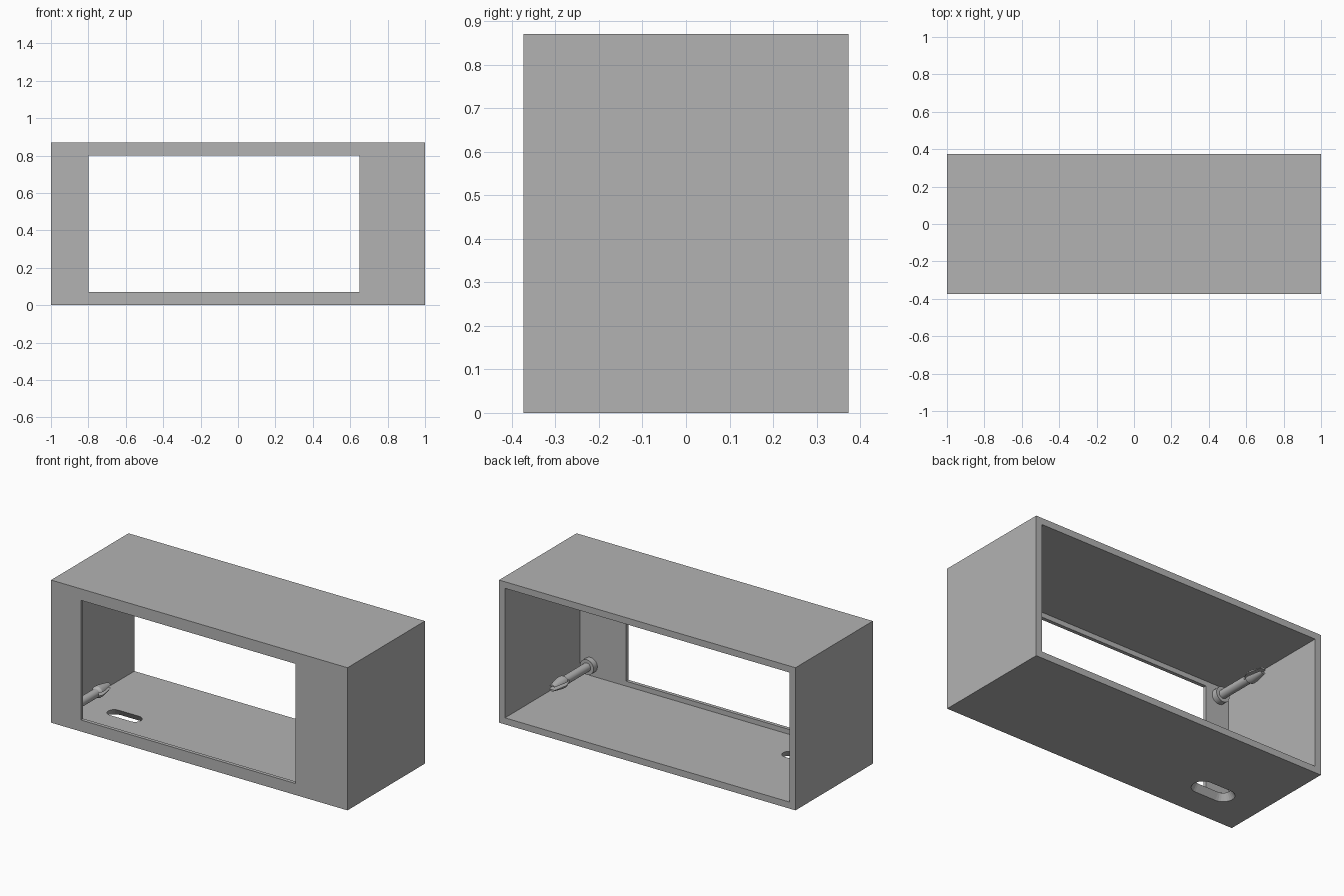
import bpy, bmesh, math

if "Cube" in bpy.data.objects:
    bpy.data.objects.remove(bpy.data.objects["Cube"])

grey = bpy.data.materials.new("light grey")
grey.diffuse_color = (0.45, 0.45, 0.45, 1)
grey.use_nodes = True
grey.node_tree.nodes["Principled BSDF"].inputs["Base Color"].default_value = grey.diffuse_color

W, D, H = 1.0, 0.373, 0.87      # half width, half depth, height
WALL, FACE = 0.04, 0.022        # side wall and front panel thickness


def make(name, bm, helper=False):
    bmesh.ops.recalc_face_normals(bm, faces=bm.faces)
    me = bpy.data.meshes.new(name)
    bm.to_mesh(me)
    bm.free()
    me.materials.append(grey)
    ob = bpy.data.objects.new(name, me)
    bpy.context.collection.objects.link(ob)
    if helper:
        ob.hide_render = True
        ob.display_type = 'WIRE'
    return ob


def box(name, lo, hi, helper=False):
    bm = bmesh.new()
    bmesh.ops.create_cube(bm, size=1)
    for v in bm.verts:
        v.co = [(a + b) / 2 + c * (b - a) for a, b, c in zip(lo, hi, v.co)]
    return make(name, bm, helper)


def loft(name, rings, helper=False):
    """Closed solid through equal-length rings of points."""
    bm = bmesh.new()
    rows = [[bm.verts.new(p) for p in r] for r in rings]
    n = len(rows[0])
    for a, b in zip(rows, rows[1:]):
        for i in range(n):
            j = (i + 1) % n
            bm.faces.new((a[i], a[j], b[j], b[i]))
    bm.faces.new(rows[0])
    bm.faces.new(rows[-1])
    return make(name, bm, helper)


def cut(ob, cutter):
    m = ob.modifiers.new(cutter.name, 'BOOLEAN')
    m.operation = 'DIFFERENCE'
    m.solver = 'EXACT'
    m.object = cutter


def stadium(z, r, h, cx=-0.67, cy=-0.136, n=12):
    pts = []
    for side, start in ((1, -math.pi / 2), (-1, math.pi / 2)):
        for i in range(n + 1):
            a = start + math.pi * i / n
            pts.append((cx + side * h + r * math.cos(a), cy + r * math.sin(a), z))
    return pts


# Housing: open-backed box with a front window and a flared cable slot in the floor
housing = box("housing", (-W, -D, 0), (W, D, H))
cut(housing, box("cavity_cutter", (-W + WALL, -D + FACE, WALL),
                 (W - WALL, D + 0.1, H - WALL), True))
cut(housing, box("window_cutter", (-0.80, -D - 0.1, 0.07), (0.65, -D + 0.1, 0.80), True))
cut(housing, loft("cable_slot_cutter", [stadium(-0.01, 0.071, 0.07),
                                        stadium(0.05, 0.034, 0.07)], True))

# Snap posts: collar, shaft and split barbed tip, as (y, radius)
profile = [(-0.352, 0.046), (-0.315, 0.046), (-0.315, 0.026), (-0.10, 0.026),
           (-0.085, 0.035), (-0.06, 0.035), (0.02, 0.02)]
SIDES = 24
for level, z in (("lower", 0.105), ("upper", H - 0.105)):
    slit = box(level + "_slit_cutter", (-W, -0.11, z - 0.009), (W, 0.05, z + 0.009), True)
    for side, x in (("left", -0.89), ("right", 0.89)):
        rings = [[(x + r * math.cos(2 * math.pi * (i + 0.5) / SIDES), y,
                   z + r * math.sin(2 * math.pi * (i + 0.5) / SIDES))
                  for i in range(SIDES)] for y, r in profile]
        post = loft(f"{level}_{side}_snap_post", rings)
        bpy.ops.object.select_all(action='DESELECT')
        post.select_set(True)
        bpy.context.view_layer.objects.active = post
        bpy.ops.object.shade_smooth_by_angle(angle=math.radians(25))
        cut(post, slit)
